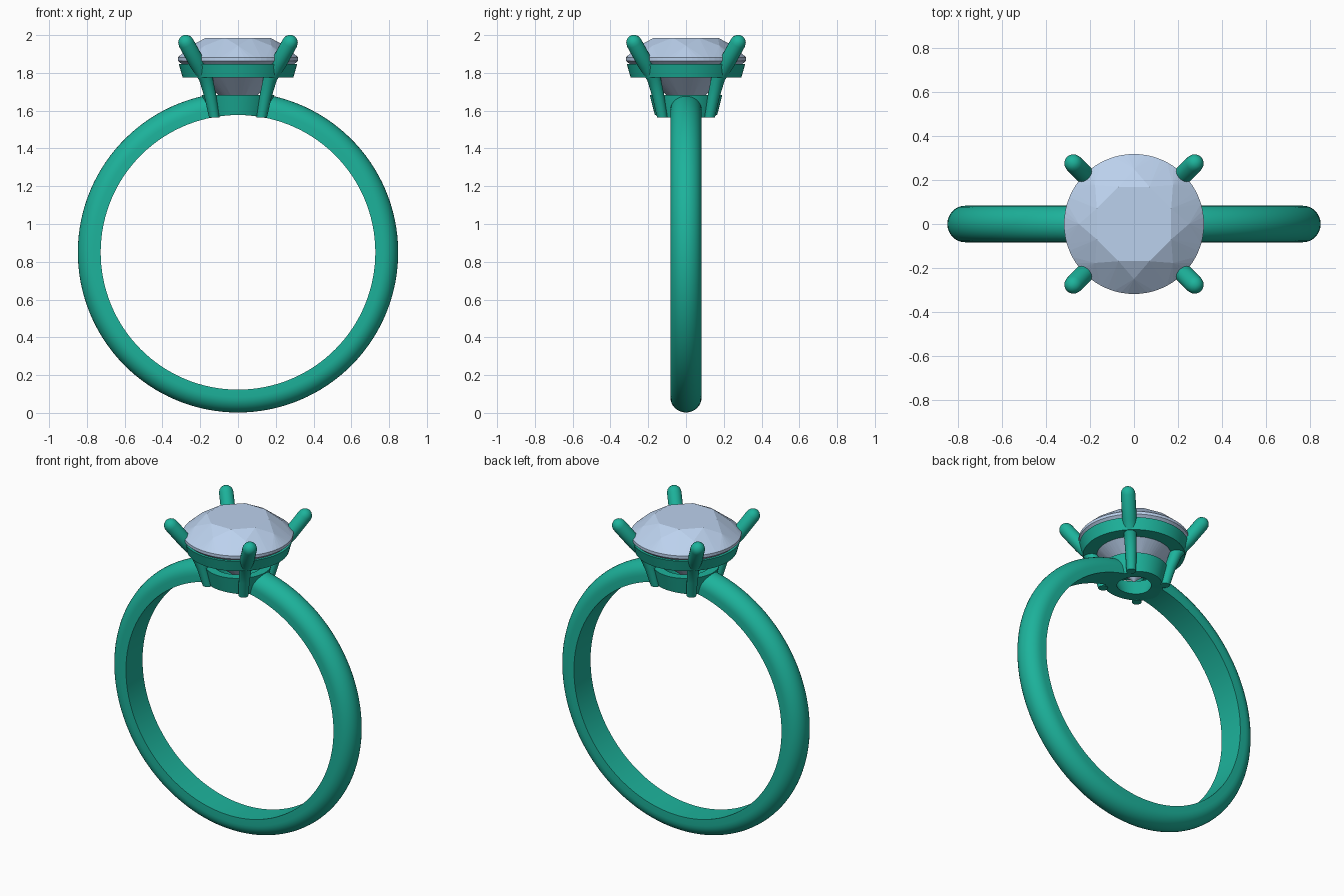
import bpy, bmesh, math
from mathutils import Vector

if "Cube" in bpy.data.objects:
    bpy.data.objects.remove(bpy.data.objects["Cube"])

CZ, R_IN, R_OUT, HALF_W = 0.85, 0.727, 0.848, 0.083


def material(name, color):
    m = bpy.data.materials.new(name)
    m.diffuse_color = color
    m.use_nodes = True
    m.node_tree.nodes["Principled BSDF"].inputs["Base Color"].default_value = m.diffuse_color
    return m


METAL = material("metal", (0.012, 0.45, 0.33, 1))
GEM = material("gem", (0.50, 0.64, 0.85, 1))


def finish(bm, name, mat, smooth=True):
    bmesh.ops.recalc_face_normals(bm, faces=bm.faces[:])
    me = bpy.data.meshes.new(name)
    bm.to_mesh(me)
    bm.free()
    me.materials.append(mat)
    ob = bpy.data.objects.new(name, me)
    bpy.context.collection.objects.link(ob)
    if smooth:
        bpy.ops.object.select_all(action='DESELECT')
        ob.select_set(True)
        bpy.context.view_layer.objects.active = ob
        bpy.ops.object.shade_smooth_by_angle(angle=math.radians(35))
    return ob


def loft(bm, rings, closed=False):
    """Skin a list of point rings; closed joins last to first, otherwise caps."""
    vs = [[bm.verts.new(p) for p in ring] for ring in rings]
    n = len(vs[0])
    pairs = list(zip(vs, vs[1:])) + ([(vs[-1], vs[0])] if closed else [])
    for a, b in pairs:
        for i in range(n):
            j = (i + 1) % n
            bm.faces.new((a[i], a[j], b[j], b[i]))
    if not closed:
        bm.faces.new(vs[0])
        bm.faces.new(vs[-1])


def circle(r, z, n, offset=0.0):
    return [Vector((r * math.cos(math.tau * (i + offset) / n),
                    r * math.sin(math.tau * (i + offset) / n), z)) for i in range(n)]


# Shank: D-shaped section swept round the finger, open under the stone
section = [(-HALF_W, R_IN), (HALF_W, R_IN)]
spring = R_IN + 0.04
for i in range(17):
    t = math.pi * i / 16
    section.append((HALF_W * math.cos(t), spring + (R_OUT - spring) * math.sin(t)))
gap = math.radians(10.3)
steps = 120
rings = []
for i in range(steps + 1):
    a = gap + (math.tau - 2 * gap) * i / steps
    rings.append([(r * math.sin(a), y, CZ + r * math.cos(a)) for y, r in section])
bm = bmesh.new()
loft(bm, rings)
finish(bm, "shank", METAL)

# Base collar: tapered ring whose underside follows the finger opening
bm = bmesh.new()
loft(bm, [circle(r, z, 64) for r, z in
          ((0.165, 1.57), (0.192, 1.682), (0.140, 1.682), (0.098, 1.57))], True)
for v in bm.verts:
    if v.co.z < 1.6:
        v.co.z = CZ + math.sqrt(R_IN ** 2 - v.co.x ** 2)
finish(bm, "base_collar", METAL)

# Upper gallery ring under the girdle
bm = bmesh.new()
loft(bm, [circle(r, z, 64) for r, z in
          ((0.293, 1.775), (0.313, 1.846), (0.275, 1.846), (0.205, 1.775))], True)
finish(bm, "gallery_ring", METAL)

# Prongs: tapered bars bending outward, with rounded tips
path = [(0.178, 1.565, 0.028), (0.208, 1.68, 0.032), (0.242, 1.775, 0.037),
        (0.302, 1.848, 0.042), (0.388, 1.958, 0.042)]
lean = (Vector(path[-1][:2]) - Vector(path[-2][:2])).normalized()
for t in (25, 45, 65, 80):
    c = Vector(path[4][:2]) + lean * 0.044 * math.sin(math.radians(t))
    path.append((c.x, c.y, 0.042 * math.cos(math.radians(t))))
for k in range(4):
    ang = math.radians(45 + 90 * k)
    out = Vector((math.cos(ang), math.sin(ang), 0))
    side = Vector((-math.sin(ang), math.cos(ang), 0))
    rings = []
    for i, (s, z, r) in enumerate(path):
        p, q = path[max(i - 1, 0)], path[min(i + 1, len(path) - 1)]
        d = Vector((q[0] - p[0], q[1] - p[1])).normalized()
        if i == 0:
            d = Vector((0, 1))
        normal = out * d.y - Vector((0, 0, d.x))
        centre = out * s + Vector((0, 0, z))
        rings.append([centre + r * (math.cos(t) * normal + math.sin(t) * side)
                      for t in (math.tau * j / 20 for j in range(20))])
    bm = bmesh.new()
    loft(bm, rings)
    finish(bm, f"prong_{k + 1}", METAL)

# Round brilliant stone: hull of table, star points, girdle, pavilion and culet
bm = bmesh.new()
points = (circle(0.183, 1.986, 8, 0.5) + circle(0.250, 1.944, 8)
          + circle(0.318, 1.882, 64) + circle(0.318, 1.864, 64)
          + circle(0.120, 1.695, 8, 0.5) + [Vector((0, 0, 1.595))])
for p in points:
    bm.verts.new(p)
bmesh.ops.convex_hull(bm, input=bm.verts[:])
bmesh.ops.delete(bm, geom=[v for v in bm.verts if not v.link_faces], context='VERTS')
finish(bm, "stone", GEM, smooth=False)
